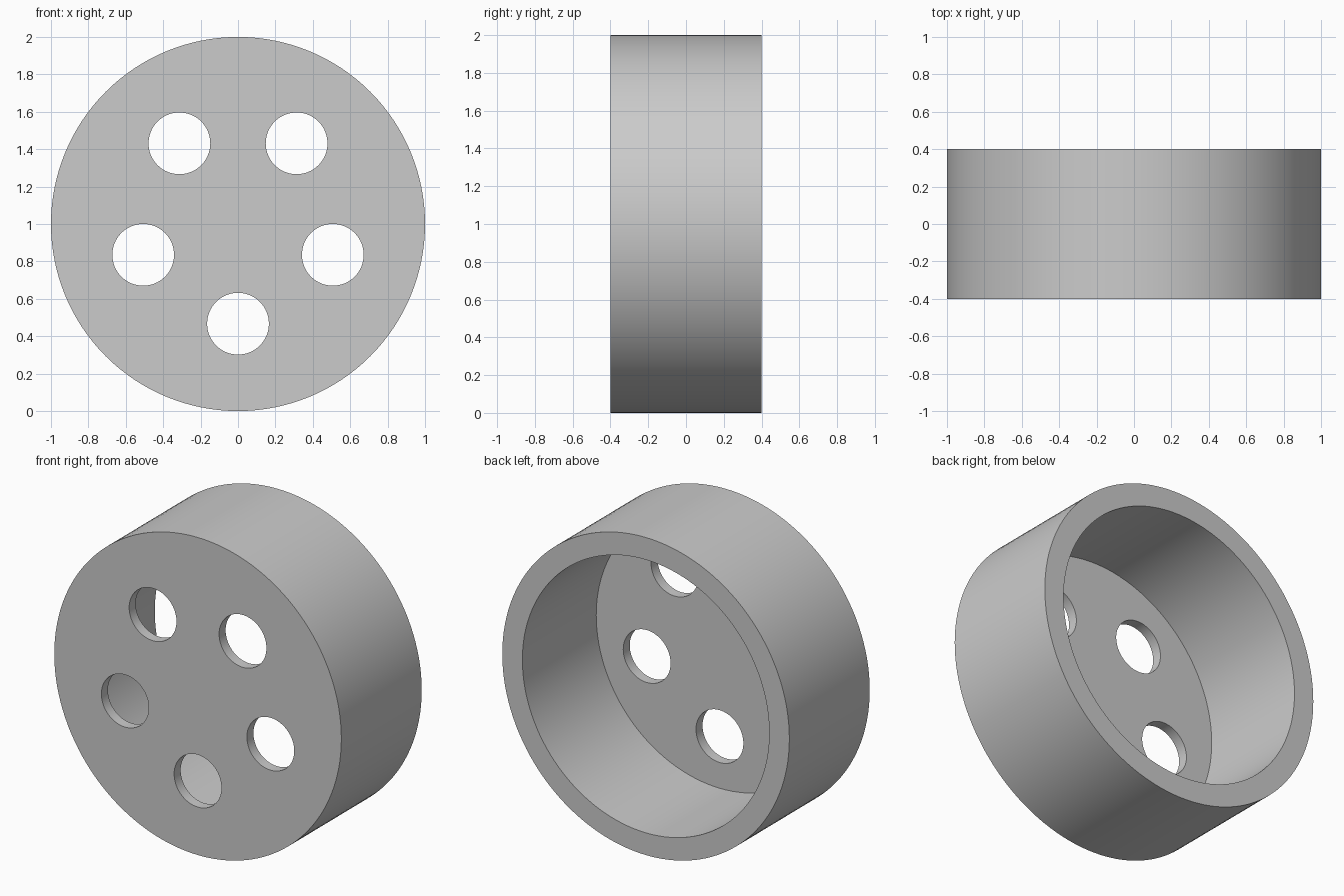
import bpy
from math import pi, sin, cos

cube = bpy.data.objects.get("Cube")
if cube:
    bpy.data.objects.remove(cube, do_unlink=True)

RADIUS, HALF_DEPTH = 1.0, 0.4
BORE_RADIUS, FLOOR = 0.86, 0.065
HOLE_RADIUS, HOLE_RING, HOLES = 0.165, 0.533, 5

grey = bpy.data.materials.new("plain grey")
grey.use_nodes = True
colour = (0.6, 0.6, 0.6, 1)
grey.diffuse_color = colour
grey.node_tree.nodes["Principled BSDF"].inputs["Base Color"].default_value = colour


def cylinder(name, radius, front, back, x=0.0, z=RADIUS, sides=128):
    """Cylinder lying along y, from front to back."""
    bpy.ops.mesh.primitive_cylinder_add(
        vertices=sides, radius=radius, depth=back - front,
        location=(x, (front + back) / 2, z), rotation=(pi / 2, 0, 0))
    obj = bpy.context.object
    obj.name = name
    obj.data.materials.append(grey)
    return obj


# Solid drum
drum = cylinder("drum_cup", RADIUS, -HALF_DEPTH, HALF_DEPTH)

# Cutters: the open back, then a ring of holes through the front wall
cutters = [cylinder("bore_cutter", BORE_RADIUS, -HALF_DEPTH + FLOOR, HALF_DEPTH + 0.2)]
for i in range(HOLES):
    a = -pi / 2 + i * 2 * pi / HOLES
    cutters.append(cylinder("hole_cutter", HOLE_RADIUS, -HALF_DEPTH - 0.2, 0,
                            HOLE_RING * cos(a), RADIUS + HOLE_RING * sin(a), 64))

# Cut each one in turn and remove it
for cutter in cutters:
    cutter.hide_render = True
    bpy.ops.object.select_all(action='DESELECT')
    drum.select_set(True)
    bpy.context.view_layer.objects.active = drum
    cut = drum.modifiers.new("cut", 'BOOLEAN')
    cut.operation = 'DIFFERENCE'
    cut.solver = 'EXACT'
    cut.object = cutter
    bpy.ops.object.modifier_apply(modifier=cut.name)
    bpy.data.objects.remove(cutter, do_unlink=True)

# Round walls smooth, rims sharp
bpy.ops.object.shade_smooth_by_angle(angle=pi / 6)
